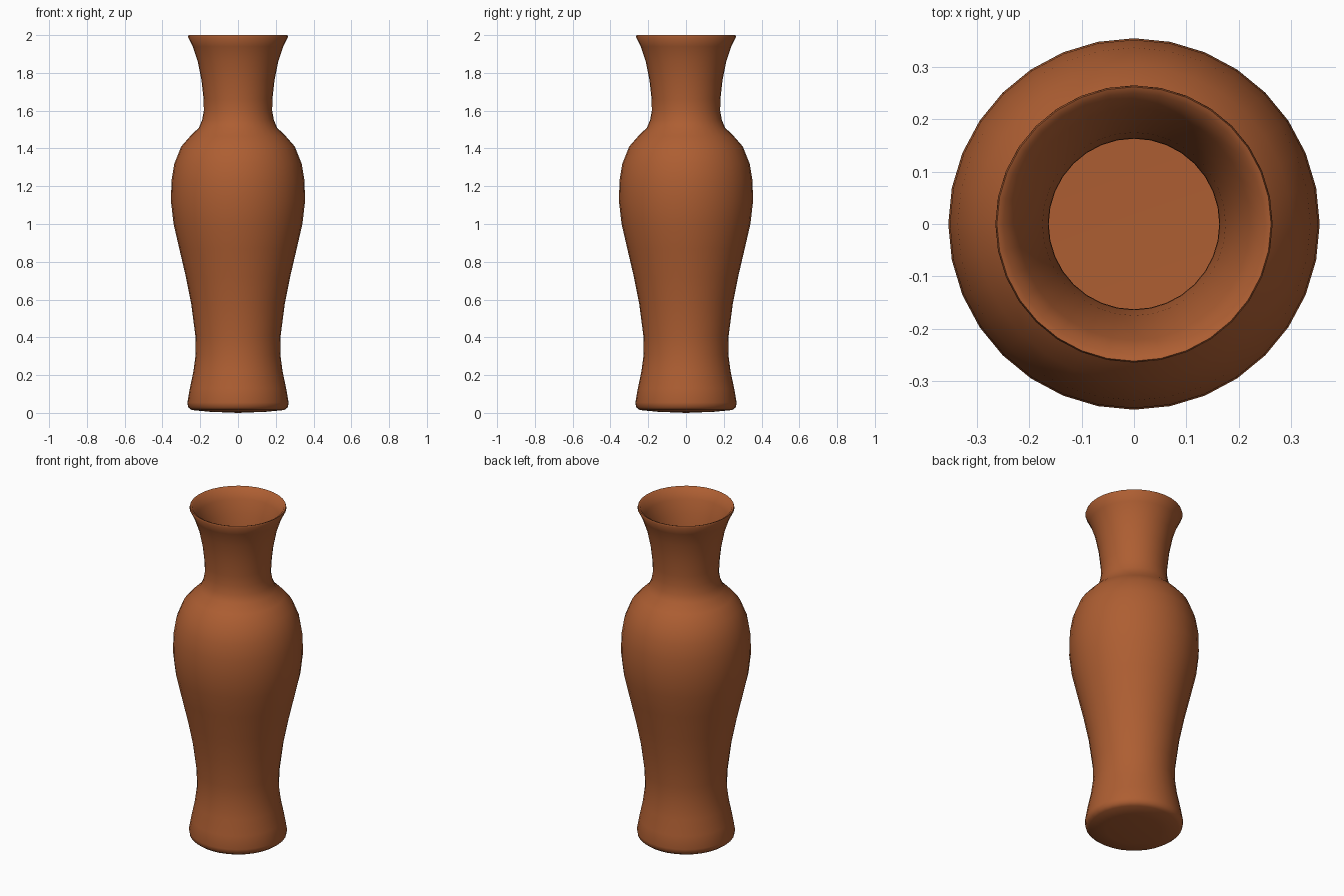
import bpy, bmesh, math

if "Cube" in bpy.data.objects:
    bpy.data.objects.remove(bpy.data.objects["Cube"])

clay = bpy.data.materials.new("terracotta clay")
clay.diffuse_color = (0.42, 0.112, 0.032, 1)
clay.use_nodes = True
clay.node_tree.nodes["Principled BSDF"].inputs["Base Color"].default_value = clay.diffuse_color

SIDES = 32
# outer wall from foot to lip, then inner wall back down to the floor (radius, z)
outer = [(0.15, 0.006), (0.245, 0.015), (0.264, 0.03), (0.268, 0.055), (0.255, 0.13),
         (0.236, 0.22), (0.224, 0.31), (0.226, 0.41), (0.248, 0.58),
         (0.276, 0.72), (0.311, 0.87), (0.341, 1.0), (0.355, 1.12),
         (0.352, 1.23), (0.337, 1.32), (0.301, 1.41), (0.253, 1.465),
         (0.207, 1.51), (0.19, 1.55), (0.181, 1.6), (0.182, 1.66),
         (0.193, 1.76), (0.213, 1.86), (0.24, 1.94), (0.265, 1.99), (0.262, 2.0)]
t = 0.018
inner = [(0.25, 1.995)] + [(r - t, z) for r, z in reversed(outer[3:24])] + [(0.235, 0.035)]
profile = outer + inner

bm = bmesh.new()
rings = [[bm.verts.new((r * math.cos(2 * math.pi * i / SIDES),
                        r * math.sin(2 * math.pi * i / SIDES), z))
          for i in range(SIDES)] for r, z in profile]
for a, b in zip(rings, rings[1:]):
    for i in range(SIDES):
        j = (i + 1) % SIDES
        bm.faces.new((a[i], a[j], b[j], b[i]))
# underside and inner floor
for ring, z in ((rings[0], 0.0), (rings[-1], 0.03)):
    c = bm.verts.new((0, 0, z))
    for i in range(SIDES):
        bm.faces.new((ring[i], ring[(i + 1) % SIDES], c))
bmesh.ops.recalc_face_normals(bm, faces=bm.faces)

me = bpy.data.meshes.new("vase")
bm.to_mesh(me)
bm.free()
vase = bpy.data.objects.new("vase", me)
bpy.context.collection.objects.link(vase)
me.materials.append(clay)
bpy.context.view_layer.objects.active = vase
vase.select_set(True)
bpy.ops.object.shade_smooth_by_angle(angle=math.radians(50))
